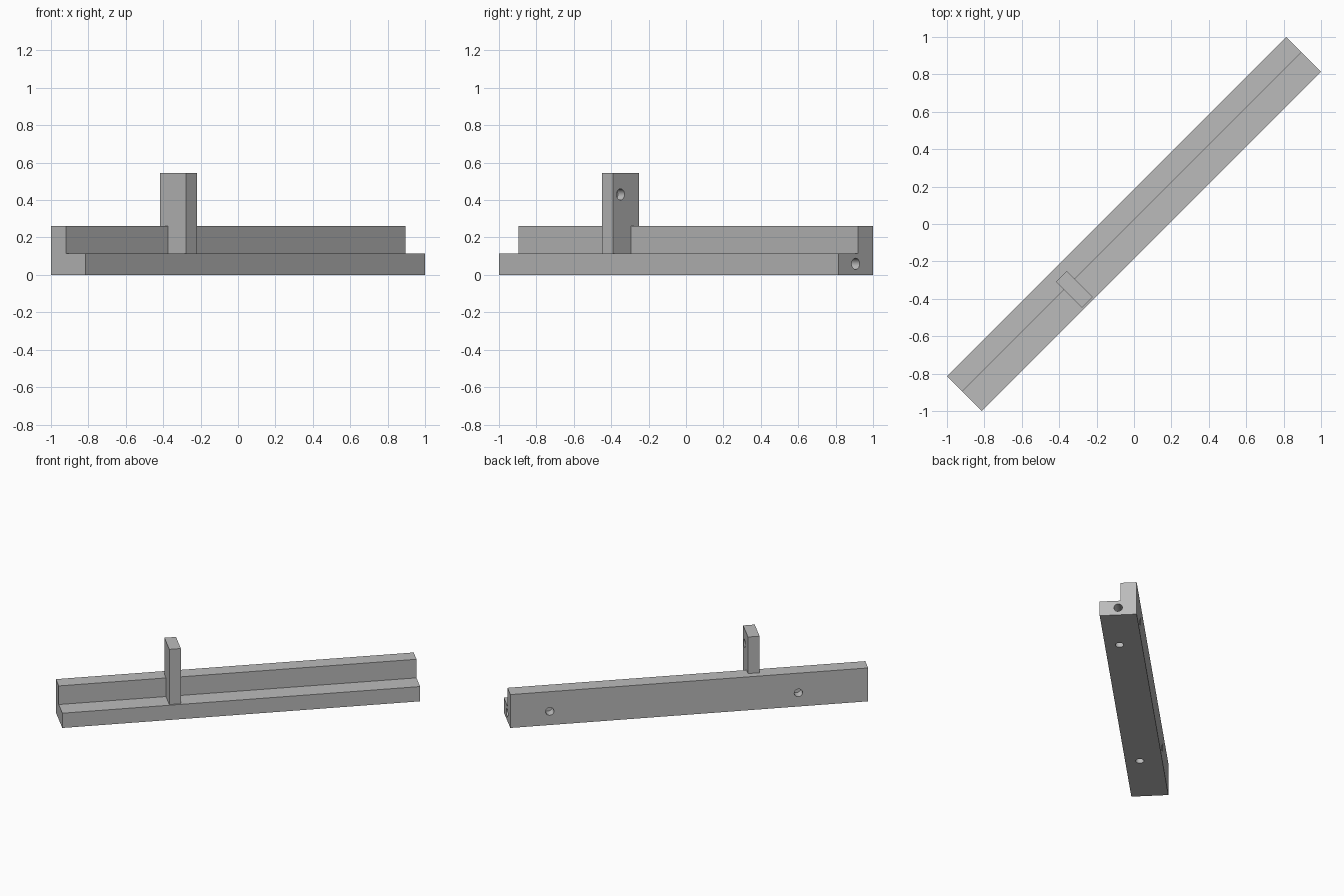
import bpy, bmesh, math
from mathutils import Matrix, Vector

if "Cube" in bpy.data.objects:
    bpy.data.objects.remove(bpy.data.objects["Cube"], do_unlink=True)

grey = bpy.data.materials.new("plain grey")
grey.use_nodes = True
colour = (0.5, 0.5, 0.5, 1)
grey.diffuse_color = colour
grey.node_tree.nodes["Principled BSDF"].inputs["Base Color"].default_value = colour

TURN = Matrix.Rotation(math.radians(45), 4, "Z")  # bar runs along the diagonal
HALF, WIDE, STEP = 1.283, 0.131, 0.016            # half length, half width, rail face
LEDGE, TOP, HOLE = 0.115, 0.26, 0.03


def finish(name, bm):
    bmesh.ops.recalc_face_normals(bm, faces=bm.faces)
    bm.transform(TURN)
    mesh = bpy.data.meshes.new(name)
    bm.to_mesh(mesh)
    bm.free()
    mesh.materials.append(grey)
    obj = bpy.data.objects.new(name, mesh)
    bpy.context.collection.objects.link(obj)
    return obj


def extrude_profile(name, profile, start, end):
    """Sweep a (width, height) outline along the bar direction."""
    bm = bmesh.new()
    face = bm.faces.new([bm.verts.new((start, y, z)) for y, z in profile])
    new = bmesh.ops.extrude_face_region(bm, geom=[face])["geom"]
    moved = [v for v in new if isinstance(v, bmesh.types.BMVert)]
    bmesh.ops.translate(bm, verts=moved, vec=(end - start, 0, 0))
    return finish(name, bm)


def drill(obj, centre, outward, depth):
    """Cut a blind round hole into a face."""
    bm = bmesh.new()
    aim = Vector(outward).to_track_quat("Z", "Y").to_matrix().to_4x4()
    bmesh.ops.create_cone(bm, cap_ends=True, segments=32, radius1=HOLE,
                          radius2=HOLE, depth=depth * 2,
                          matrix=Matrix.Translation(centre) @ aim)
    cutter = finish("hole_cutter", bm)
    cutter.hide_render = True
    mod = obj.modifiers.new("hole", "BOOLEAN")
    mod.operation, mod.solver, mod.object = "DIFFERENCE", "EXACT", cutter
    bpy.context.view_layer.objects.active = obj
    bpy.ops.object.modifier_apply(modifier=mod.name)
    bpy.data.objects.remove(cutter, do_unlink=True)


# Stepped bar
bar = extrude_profile("stepped_bar", [
    (-WIDE, 0), (WIDE, 0), (WIDE, TOP), (STEP, TOP), (STEP, LEDGE), (-WIDE, LEDGE)],
    -HALF, HALF)
drill(bar, (HALF, 0, 0.059), (1, 0, 0), 0.1)
for x in (1.0, -0.783):
    drill(bar, (x, WIDE, 0.106), (0, 1, 0), 0.07)
for x in (0.858, -0.787):
    drill(bar, (x, -0.028, 0), (0, 0, -1), 0.06)

# Notched upright hooked over the rail
left, right, front, back, height = -0.514, -0.431, -0.12, 0.077, 0.545
upright = extrude_profile("upright_block", [
    (front, LEDGE), (STEP, LEDGE), (STEP, TOP), (back, TOP), (back, height), (front, height)],
    left, right)
drill(upright, (right, -0.064, 0.43), (1, 0, 0), 0.05)

# Smooth hole walls, sharp edges elsewhere
for obj in (bar, upright):
    bpy.ops.object.select_all(action="DESELECT")
    obj.select_set(True)
    bpy.context.view_layer.objects.active = obj
    bpy.ops.object.shade_smooth_by_angle(angle=math.radians(30))
